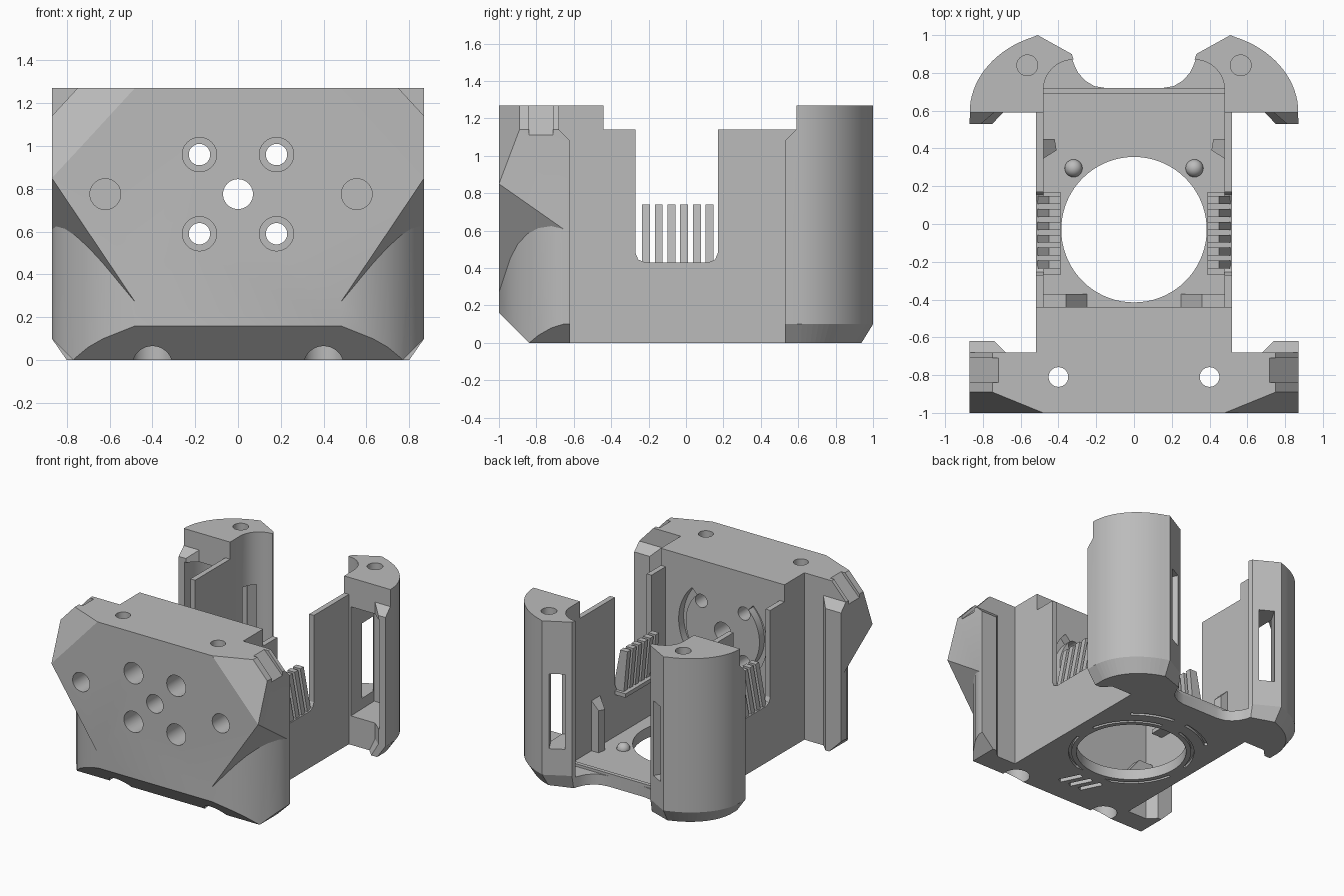
import bpy, bmesh, math
from mathutils import Vector, Matrix

old = bpy.data.objects.get("Cube")
if old:
    bpy.data.objects.remove(old, do_unlink=True)

grey = bpy.data.materials.new("plain grey")
grey.use_nodes = True
grey.diffuse_color = (0.5, 0.5, 0.5, 1)
grey.node_tree.nodes["Principled BSDF"].inputs["Base Color"].default_value = (0.5, 0.5, 0.5, 1)


def finish(name, bm):
    bmesh.ops.recalc_face_normals(bm, faces=bm.faces)
    mesh = bpy.data.meshes.new(name)
    bm.to_mesh(mesh)
    bm.free()
    mesh.materials.append(grey)
    ob = bpy.data.objects.new(name, mesh)
    bpy.context.collection.objects.link(ob)
    return ob


def extrude(name, pts, a, b, axis="z", far=None, flip=1):
    """Extrude a 2D outline along an axis; b may be a function of the outline point."""
    def place(p, t):
        u, v = p
        t = t(u, v) if callable(t) else t
        x, y, z = {"z": (u, v, t), "x": (t, u, v), "y": (u, t, v)}[axis]
        return (x * flip, y, z)
    bm = bmesh.new()
    low = [bm.verts.new(place(p, a)) for p in pts]
    top = [bm.verts.new(place(p, b)) for p in (far or pts)]
    bm.faces.new(low)
    bm.faces.new(top)
    for i in range(len(pts)):
        j = (i + 1) % len(pts)
        bm.faces.new((low[i], low[j], top[j], top[i]))
    return finish(name, bm)


def box(name, x, y, z, turn=None):
    bm = bmesh.new()
    size = Vector((x[1] - x[0], y[1] - y[0], z[1] - z[0]))
    mid = Vector((sum(x), sum(y), sum(z))) / 2
    rot = turn or Matrix.Identity(4)
    bmesh.ops.create_cube(bm, size=1, matrix=Matrix.Translation(mid) @ rot @ Matrix.Diagonal((*size, 1)))
    return finish(name, bm)


def disc(u, v, r, n=40, start=0.0, sweep=math.tau):
    return [(u + r * math.cos(start + sweep * i / n), v + r * math.sin(start + sweep * i / n))
            for i in range(n if sweep == math.tau else n + 1)]


def band(u, v, r0, r1, start, sweep):
    return disc(u, v, r0, 24, start, sweep) + disc(u, v, r1, 24, start, sweep)[::-1]


def cut(target, *cutters):
    for c in cutters:
        mod = target.modifiers.new("cut", "BOOLEAN")
        mod.operation, mod.solver, mod.object = "DIFFERENCE", "EXACT", c
        bpy.context.view_layer.objects.active = target
        bpy.ops.object.modifier_apply(modifier=mod.name)
        bpy.data.objects.remove(c, do_unlink=True)


def smooth(ob):
    bpy.ops.object.select_all(action="DESELECT")
    ob.select_set(True)
    bpy.context.view_layer.objects.active = ob
    bpy.ops.object.shade_smooth_by_angle(angle=math.radians(28))


H = 1.27

# Front block with wings and rear lips
half = [(0.87, -1), (0.87, -0.62), (0.74, -0.62), (0.68, -0.68), (0.52, -0.68), (0.52, -0.44)]
front = extrude("front_block", half + [(-x, y) for x, y in half[::-1]], 0, H)
cut(front, extrude("c", [(-1.1, 0.26), (-0.8, -0.04), (-1.1, -0.04)], -1, 1, "x"))
ridge = lambda x, y: 0.27 + 1.487 * (x - 0.48) - 0.7 * (y + 1)
for s in (1, -1):
    # Rounded lower corner under a sloping ridge
    corner = [(0.48, -1), (0.63, -0.94), (0.70, -0.9), (0.76, -0.85), (0.81, -0.79),
              (0.85, -0.72), (0.875, -0.64), (1, -0.64), (1, -1.05), (0.48, -1.05)]
    cut(front, extrude("c", corner, -0.1, ridge, flip=s))
    # Slanted facet on the upper corner
    facet = lambda x, z: -1 + (0.0462 * (x - 0.48) + 0.0429 * (z - H)) / 0.1134
    cut(front, extrude("c", [(0.40, 1.36), (0.96, 0.75), (0.96, 1.36)], -1.2, facet, "y", flip=s))
    # Top, bottom and lip bevels
    cut(front,
        extrude("c", [(0.75, H), (0.87, 1.14), (0.97, 1.03), (0.97, 1.4), (0.63, 1.4)], -1.1, -0.5, "y", flip=s),
        extrude("c", [(0.72, -0.05), (0.92, 0.15), (0.92, -0.05)], -1.1, -0.5, "y", flip=s),
        extrude("c", [(-0.68, 1.14), (-0.6, 1.06), (-0.5, 1.06), (-0.5, 1.4), (-0.68, 1.4)],
                0.6, 1, "x", flip=s))
    # Tie slot along the top bevel
    cut(front, extrude("c", [(0.65, 1.34), (0.70, 1.34), (0.94, 1.09), (0.94, 1.04)],
                       -0.84, -0.71, "y", flip=s))
    # Vertical screw holes
    cut(front, extrude("c", disc(s * 0.4, -0.81, 0.052), -0.1, 1.4),
        extrude("c", disc(s * 0.4, -0.81, 0.095), -0.1, 0.12))
    for z in (0.59, 0.96):
        cut(front, extrude("c", disc(s * 0.18, z, 0.05), -1.1, -0.3, "y"),
            extrude("c", disc(s * 0.18, z, 0.08), -1.1, -0.8, "y"))
    # Curved groove on the inner wall
    cut(front, extrude("c", band(0, 0.775, 0.31, 0.37, -0.8, 1.6), -0.5, -0.4, "y", flip=s))
for x, r, depth in ((0, 0.07, -0.3), (-0.62, 0.072, -0.8), (0.555, 0.072, -0.8)):
    cut(front, extrude("c", disc(x, 0.775, r), -1.1, depth, "y"))
# Slanted vents underneath
for i in (-1, 0, 1):
    cut(front, box("c", (i * 0.09 - 0.02, i * 0.09 + 0.02), (-0.67, -0.5), (-0.05, 0.06),
                   Matrix.Rotation(0.46, 4, "Z")))
smooth(front)

# Floor with round opening and grooves below
edge = [(0.5, -0.46), (0.5, 0.88), (0.33, 0.88), (0.315, 0.84), (0.295, 0.8), (0.26, 0.76),
        (0.21, 0.73), (0.15, 0.72)]
floor = extrude("floor", edge + [(-x, y) for x, y in edge[::-1]], 0, 0.08)
cut(floor, extrude("c", disc(0, -0.03, 0.385, 72), -0.1, 0.3))
for k in range(4):
    a = k * math.pi / 2 + 0.2
    cut(floor, extrude("c", band(0, -0.03, 0.42, 0.44, a, 1.2), -0.05, 0.02))
for k in (1, -1):
    cut(floor, extrude("c", band(0, -0.03, 0.52, 0.545, math.pi / 2 + k * 0.4 - 0.3, 0.6), -0.05, 0.02))
smooth(floor)
box("floor_rear_rim", (-0.48, 0.48), (0.69, 0.72), (0.0, 0.1))

for s, side in ((1, "left"), (-1, "right")):
    # Side wall with an inset channel
    wall = extrude(side + "_wall", [(-0.46, 0), (0.62, 0), (0.62, 1.14), (-0.46, 1.14)],
                   0.48, 0.52, "x", flip=s)
    window = [(-0.27, 1.3), (-0.27, 0.48), (-0.255, 0.445), (-0.22, 0.43),
              (0.12, 0.43), (0.155, 0.445), (0.17, 0.48), (0.17, 1.3)]
    cut(wall, extrude("c", window, 0.4, 0.6, "x", flip=s))
    outer = [(0.52, -0.30), (0.51, -0.27), (0.48, -0.255), (0.44, -0.25), (0.42, -0.22)]
    inner = [(0.48, -0.31), (0.475, -0.295), (0.45, -0.285), (0.41, -0.275), (0.39, -0.23)]
    mir = lambda ps: [(x, -0.1 - y) for x, y in ps[::-1]]
    pan = extrude(side + "_channel", outer + mir(outer) + mir(inner) + inner[::-1], 0.43, 1.14, flip=s)
    # Keep the back of the channel only above the grille
    cut(pan, extrude("c", [(-0.22, 0.3), (0.12, 0.3), (0.12, 0.74), (-0.22, 0.74)], 0.3, 0.46, "x", flip=s))
    smooth(pan)
    extrude(side + "_channel_sill", [(0.39, 0.40), (0.52, 0.40), (0.52, 0.43), (0.39, 0.43)],
            -0.27, 0.17, "y", flip=s)
    # Leaning slats
    for i in range(6):
        y = -0.235 + i * 0.068
        extrude(side + "_slat", [(0.42, 0.43), (0.51, 0.43), (0.45, 0.74), (0.39, 0.74)],
                y, y + 0.042, "y", flip=s)

    # Rear column with curved back, bevelled foot and hollow front
    curve = [(0.34 + 0.53 * math.cos(t), 0.59 + 0.43 * math.sin(t))
             for t in [math.radians(4.0 * i) for i in range(1, 18)]]
    hollow = disc(0.32, 0.71, 0.16, 10, math.pi / 2, -math.pi / 2)
    plan = [(0.48, 0.59), (0.74, 0.59), (0.81, 0.53), (0.87, 0.53)] + curve
    plan += [(0.51, 1.0), (0.33, 0.9)] + hollow
    foot = [(0.46 + (x - 0.46) * 0.83, y if y < 0.6 else 0.59 + (y - 0.59) * 0.85) if x > 0.5 else
            (x, min(y, 0.88)) for x, y in plan]
    col = extrude(side + "_column", plan, 0.1, H, flip=s)
    extrude(side + "_column_foot", foot, 0, 0.1, far=plan, flip=s)
    cut(col, extrude("c", [(0.54, 0.5), (0.82, 0.5), (0.82, 0.64), (0.78, 0.73), (0.70, 0.82),
                           (0.6, 0.88), (0.53, 0.88)], 0.22, lambda x, y: 1.05, flip=s))
    cut(col, extrude("c", [(0.5, 1.14), (0.59, 1.14), (0.59, 1.4), (0.5, 1.4)], 0.6, 1, "x", flip=s),
        extrude("c", [(0.5, 1.05), (0.59, 1.14), (0.5, 1.2)], 0.6, 1, "x", flip=s))
    # Tall slot through the rear facet, and the top screw hole
    n, w = Vector((0.49, -0.87)), Vector((0.87, 0.49)) * 0.055
    mid = Vector((0.42, 0.95))
    slot = [mid - n * 0.1 - w, mid - n * 0.1 + w, mid + n * 0.25 + w, mid + n * 0.25 - w]
    cut(col, extrude("c", [tuple(p) for p in slot], 0.3, 0.87, flip=s),
        extrude("c", disc(0.565, 0.84, 0.055), 1.1, 1.4, flip=s))
    smooth(col)

    # Inner posts, ramps and locating domes
    extrude(side + "_post", [(0.49, 0.45), (0.42, 0.45), (0.41, 0.39), (0.49, 0.34)], 0.05,
            lambda x, y: 0.4 + (x - 0.42), flip=s)
    extrude(side + "_ramp", [(0.24, 0.07), (0.49, 0.07), (0.49, 0.22), (0.36, 0.22)],
            -0.45, -0.37, "y", flip=s)
    bm = bmesh.new()
    bmesh.ops.create_uvsphere(bm, u_segments=24, v_segments=12, radius=0.047,
                              matrix=Matrix.Translation((s * 0.32, 0.295, 0.08)))
    smooth(finish(side + "_dome", bm))
